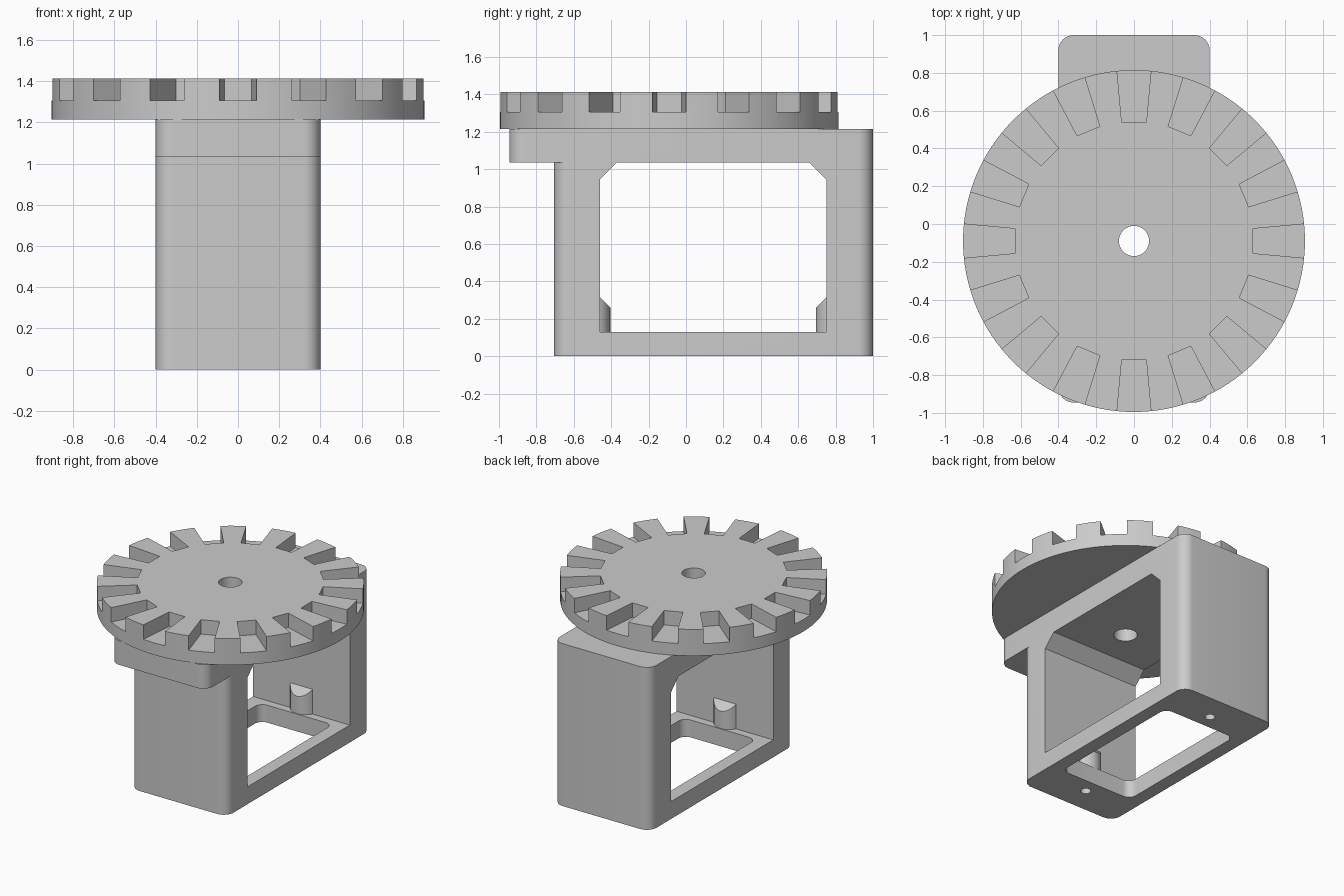
import bpy, bmesh
from math import sin, cos, pi, radians
from mathutils import Matrix, Vector

cube = bpy.data.objects.get("Cube")
if cube:
    bpy.data.objects.remove(cube, do_unlink=True)

grey = bpy.data.materials.new("plain_grey")
grey.use_nodes = True
tone = (0.6, 0.6, 0.6, 1)
grey.diffuse_color = tone
grey.node_tree.nodes["Principled BSDF"].inputs["Base Color"].default_value = tone

DISC_Y = -0.09       # centre of the notched disc and its bore
MID_Y = 0.145        # middle of the frame opening
WALL = 0.605         # distance from there to each inner wall
PLATE_Z, DISC_Z, TOP_Z = 1.035, 1.215, 1.413


def add_prism(bm, outline, depth, matrix=Matrix()):
    """Extrude a flat outline by a depth vector, then place it."""
    verts = [bm.verts.new(Vector(p).to_3d()) for p in outline]
    face = bm.faces.new(verts)
    ext = bmesh.ops.extrude_face_region(bm, geom=[face])["geom"]
    top = [v for v in ext if isinstance(v, bmesh.types.BMVert)]
    bmesh.ops.translate(bm, verts=top, vec=depth)
    bmesh.ops.transform(bm, matrix=matrix, verts=verts + top)
    return top


def finish(name, bm):
    bmesh.ops.recalc_face_normals(bm, faces=bm.faces)
    mesh = bpy.data.meshes.new(name)
    bm.to_mesh(mesh)
    bm.free()
    obj = bpy.data.objects.new(name, mesh)
    bpy.context.collection.objects.link(obj)
    mesh.materials.append(grey)
    return obj


def prism(name, outline, z0, z1):
    bm = bmesh.new()
    add_prism(bm, outline, (0, 0, z1 - z0), Matrix.Translation((0, 0, z0)))
    return finish(name, bm)


def circle(radius, y, count):
    return [(radius * cos(2 * pi * i / count), y + radius * sin(2 * pi * i / count))
            for i in range(count)]


def rounded_rect(half_x, y0, y1, r, steps=8):
    corners = [(half_x - r, y1 - r), (r - half_x, y1 - r),
               (r - half_x, y0 + r), (half_x - r, y0 + r)]
    return [(cx + r * cos(pi / 2 * (q + i / steps)), cy + r * sin(pi / 2 * (q + i / steps)))
            for q, (cx, cy) in enumerate(corners) for i in range(steps + 1)]


def combine(target, tool, operation):
    """Apply a boolean and remove the tool object."""
    mod = target.modifiers.new(operation, "BOOLEAN")
    mod.operation, mod.object, mod.solver = operation, tool, "EXACT"
    bpy.context.view_layer.objects.active = target
    bpy.ops.object.modifier_apply(modifier=mod.name)
    bpy.data.objects.remove(tool, do_unlink=True)


# Frame: upright block with an overhanging top plate
frame = prism("frame", rounded_rect(0.4, -0.705, 1.0, 0.08), 0, PLATE_Z)
combine(frame, prism("plate", rounded_rect(0.4, -0.945, 1.0, 0.08), PLATE_Z, DISC_Z), "UNION")

# Side to side opening with chamfered upper corners
a, b, c = MID_Y - WALL, MID_Y + WALL, 0.09
bm = bmesh.new()
add_prism(bm, [(-0.6, a, 0.13), (-0.6, b, 0.13), (-0.6, b, PLATE_Z - c),
               (-0.6, b - c, PLATE_Z), (-0.6, a + c, PLATE_Z), (-0.6, a, PLATE_Z - c)],
          (1.2, 0, 0))
combine(frame, finish("opening_cutter", bm), "DIFFERENCE")

# Rounded window in the floor
combine(frame, prism("floor_cutter", rounded_rect(0.3, MID_Y - 0.545, MID_Y + 0.545, 0.06),
                     -0.1, 0.2), "DIFFERENCE")

# Screw bosses with sloping tops, and screw holes from below
for side in (-1, 1):
    y = MID_Y + side * (WALL + 0.05)
    bm = bmesh.new()
    top = add_prism(bm, circle(0.105, y, 32), (0, 0, 0.2), Matrix.Translation((0, 0, 0.06)))
    for v in top:
        v.co.z = 0.315 - WALL + side * (v.co.y - MID_Y)
    combine(frame, finish("boss", bm), "UNION")
    combine(frame, prism("screw_cutter", circle(0.035, y, 24), -0.1, 0.2), "DIFFERENCE")

# Disc with sixteen flared notches round its rim
disc = prism("notched_disc", circle(0.905, DISC_Y, 128), DISC_Z, TOP_Z)
bm = bmesh.new()
for k in range(16):
    place = Matrix.Translation((0, DISC_Y, 1.305)) @ Matrix.Rotation(k * pi / 8, 4, "Z")
    add_prism(bm, [(0.63, -0.065), (1.0, -0.099), (1.0, 0.099), (0.63, 0.065)],
              (0, 0, 0.3), place)
combine(disc, finish("notch_cutter", bm), "DIFFERENCE")

# Centre bore through disc and plate
for part in (disc, frame):
    combine(part, prism("bore_cutter", circle(0.08, DISC_Y, 48), 0.95, 1.6), "DIFFERENCE")

# Smooth round walls, crisp edges
for part in (disc, frame):
    bpy.ops.object.select_all(action="DESELECT")
    part.select_set(True)
    bpy.context.view_layer.objects.active = part
    bpy.ops.object.shade_smooth_by_angle(angle=radians(30))
